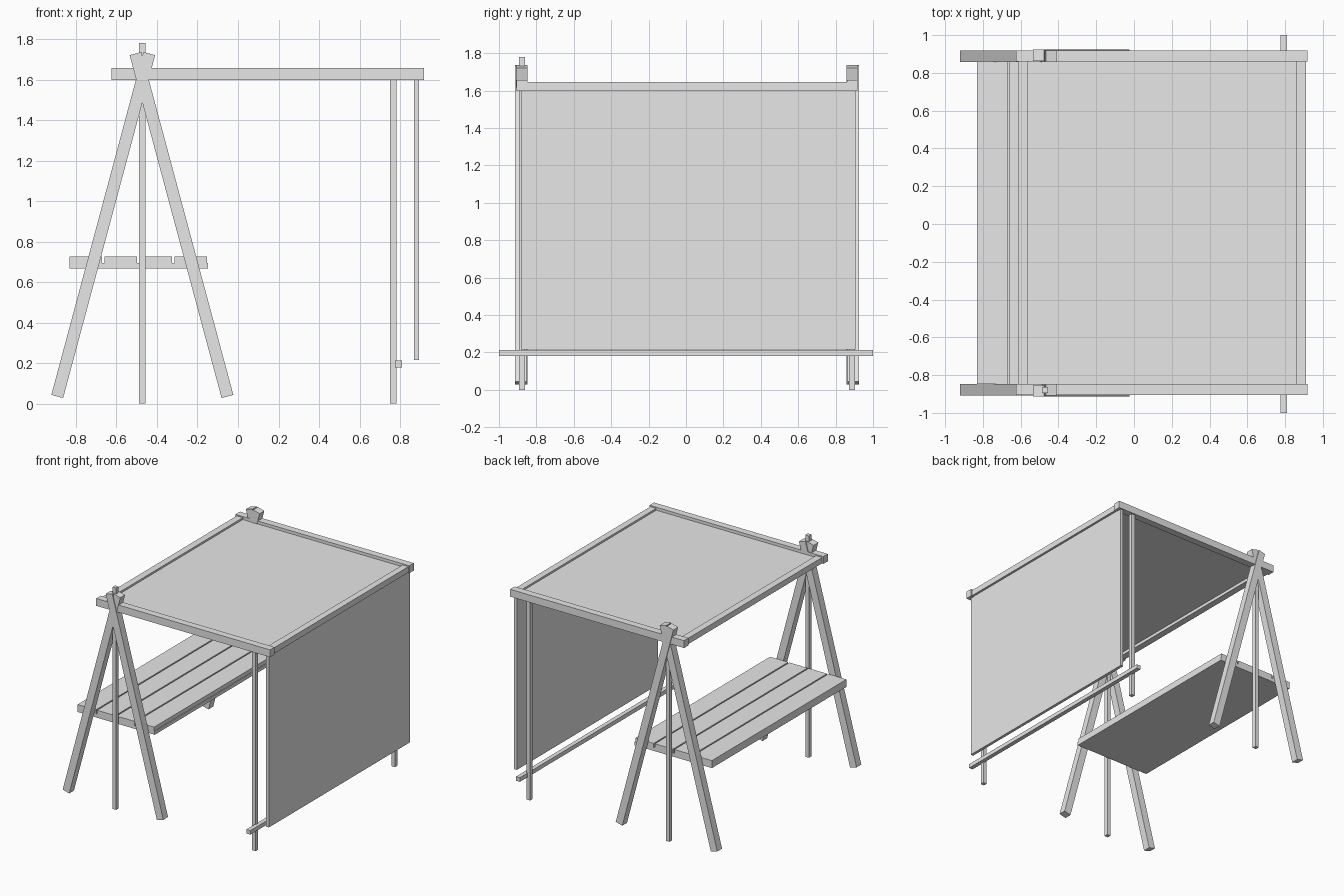
import bpy
from math import atan2
from mathutils import Matrix, Vector

cube = bpy.data.objects.get("Cube")
if cube:
    bpy.data.objects.remove(cube, do_unlink=True)

# One plain grey for the whole model
grey = bpy.data.materials.new("plain_grey")
grey.use_nodes = True
GREY = (0.8, 0.8, 0.8, 1.0)
grey.diffuse_color = GREY
grey.node_tree.nodes["Principled BSDF"].inputs["Base Color"].default_value = GREY


def box(name, xs, ys, zs):
    """Box from its x, y and z ranges."""
    low, high = Vector((xs[0], ys[0], zs[0])), Vector((xs[1], ys[1], zs[1]))
    bpy.ops.mesh.primitive_cube_add(size=1)
    ob = bpy.context.object
    ob.name = name
    ob.data.transform(Matrix.Translation((low + high) / 2)
                      @ Matrix.Diagonal((*(high - low), 1)))
    ob.data.materials.append(grey)
    return ob


def slanted_leg(name, foot, head, ys, width):
    """Square-cut bar between two (x, z) points."""
    a, b = Vector((foot[0], 0, foot[1])), Vector((head[0], 0, head[1]))
    d = b - a
    ob = box(name, (-width / 2, width / 2), ys, (-d.length / 2, d.length / 2))
    ob.data.transform(Matrix.Translation((a + b) / 2)
                      @ Matrix.Rotation(atan2(d.x, d.z), 4, 'Y'))
    return ob


APEX = -0.472          # x of the trestle centre line
FOOT, HEAD = 0.42, 0.034

# Both ends: crossed legs, centre post, roof beam and curtain post
ends = [("front", -0.878, -1, 1.78), ("back", 0.888, 1, 1.6)]
for end, y, out, post_top in ends:
    for side, s in (("right", -1), ("left", 1)):
        shift = out * 0.006 if s > 0 else 0
        slanted_leg(f"{end}_{side}_leg",
                    (APEX + s * FOOT, 0.036), (APEX - s * HEAD, 1.728),
                    (y - 0.03 + shift, y + 0.03 + shift), 0.06)
    thin = (y - 0.016, y + 0.016)
    box(f"{end}_centre_post", (APEX - 0.016, APEX + 0.016), thin, (0, post_top))
    box(f"{end}_curtain_post", (0.751, 0.783), thin, (0, 1.6))
    box(f"{end}_roof_beam", (-0.625, 0.918), (y - 0.027, y + 0.03), (1.597, 1.656))

# Roof cross beams and canopy
for name, xs in (("right_cross_beam", (-0.615, -0.56)), ("left_cross_beam", (0.858, 0.91))):
    box(name, xs, (-0.86, 0.87), (1.6, 1.647))
box("canopy", (-0.57, 0.87), (-0.86, 0.87), (1.625, 1.632))

# Hanging curtain and the bar near the ground
box("curtain", (0.868, 0.892), (-0.883, 0.905), (0.215, 1.61))
box("ground_bar", (0.775, 0.81), (-1, 1), (0.18, 0.213))

# Table: a base board with four planks
TABLE_Y = (-0.846, 0.86)
box("table_base", (-0.832, -0.147), TABLE_Y, (0.667, 0.695))
PITCH, GAP = 0.1725, 0.011
for i in range(4):
    x = -0.832 + i * PITCH
    box(f"table_plank_{i + 1}", (x, x + PITCH - GAP), TABLE_Y, (0.69, 0.727))
